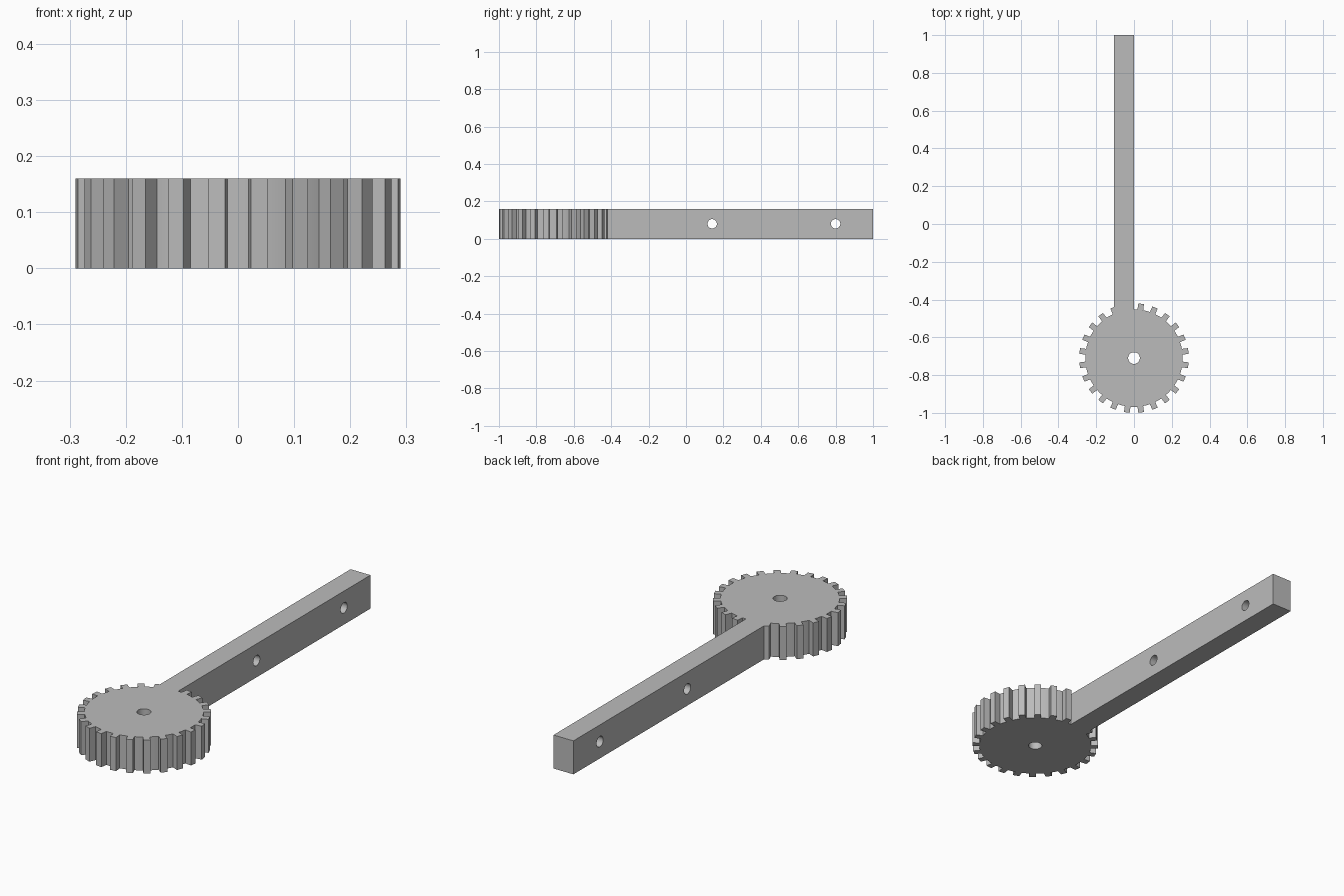
import bpy, bmesh, math
from mathutils import Matrix, Vector

cube = bpy.data.objects.get("Cube")
if cube:
    bpy.data.objects.remove(cube, do_unlink=True)

HEIGHT = 0.16
TEETH = 24
ROOT, TIP = 0.258, 0.29
HALF_TOOTH = 0.0152
GEAR_CENTRE = Vector((0, -0.71, 0))

grey = bpy.data.materials.new("plain grey")
grey.use_nodes = True
colour = (0.5, 0.5, 0.5, 1)
grey.diffuse_color = colour
grey.node_tree.nodes["Principled BSDF"].inputs["Base Color"].default_value = colour


def add_object(name, bm):
    bmesh.ops.recalc_face_normals(bm, faces=bm.faces)
    mesh = bpy.data.meshes.new(name)
    bm.to_mesh(mesh)
    bm.free()
    mesh.materials.append(grey)
    obj = bpy.data.objects.new(name, mesh)
    bpy.context.collection.objects.link(obj)
    return obj


def prism(name, outline):
    """Extrude a plan outline from the ground to the full height."""
    bm = bmesh.new()
    base = bm.faces.new([bm.verts.new((x, y, 0)) for x, y in outline])
    top = bmesh.ops.extrude_face_region(bm, geom=[base])["geom"]
    verts = [v for v in top if isinstance(v, bmesh.types.BMVert)]
    bmesh.ops.translate(bm, verts=verts, vec=(0, 0, HEIGHT))
    return add_object(name, bm)


def rod(name, radius, centre, axis):
    bm = bmesh.new()
    turn = Vector((0, 0, 1)).rotation_difference(Vector(axis)).to_matrix().to_4x4()
    bmesh.ops.create_cone(bm, cap_ends=True, segments=32, radius1=radius,
                          radius2=radius, depth=0.5,
                          matrix=Matrix.Translation(centre) @ turn)
    obj = add_object(name, bm)
    obj.hide_render = True
    return obj


def combine(target, other, operation):
    mod = target.modifiers.new(operation.lower(), "BOOLEAN")
    mod.operation = operation
    mod.solver = "EXACT"
    mod.object = other
    bpy.context.view_layer.objects.active = target
    bpy.ops.object.modifier_apply(modifier=mod.name)
    bpy.data.objects.remove(other, do_unlink=True)


# Gear plan: straight-sided teeth with arcs between them
pitch = 2 * math.pi / TEETH
half_angle = math.asin(HALF_TOOTH / ROOT)
root_flat = ROOT * math.cos(half_angle)
outline = []
for i in range(TEETH):
    angle = (i + 0.5) * pitch
    spin = Matrix.Rotation(angle, 2)
    for r, side in ((root_flat, -1), (TIP, -1), (TIP, 1), (root_flat, 1)):
        p = spin @ Vector((r, side * HALF_TOOTH))
        outline.append((p.x + GEAR_CENTRE.x, p.y + GEAR_CENTRE.y))
    for step in (1, 2, 3):
        a = angle + half_angle + (pitch - 2 * half_angle) * step / 4
        outline.append((GEAR_CENTRE.x + ROOT * math.cos(a),
                        GEAR_CENTRE.y + ROOT * math.sin(a)))
gear = prism("gear_with_arm", outline)

# Arm, offset to one side of the gear axis
arm = prism("arm", [(-0.105, -0.55), (0, -0.55), (0, 1), (-0.105, 1)])
combine(gear, arm, "UNION")

# Axle hole and the two cross holes in the arm
combine(gear, rod("axle_hole", 0.031, GEAR_CENTRE, (0, 0, 1)), "DIFFERENCE")
for y in (0.14, 0.80):
    cutter = rod("cross_hole", 0.025, Vector((-0.05, y, HEIGHT / 2)), (1, 0, 0))
    combine(gear, cutter, "DIFFERENCE")

# Smooth the round walls while keeping corners crisp
bpy.ops.object.select_all(action="DESELECT")
gear.select_set(True)
bpy.context.view_layer.objects.active = gear
bpy.ops.object.shade_smooth_by_angle(angle=math.radians(25))
